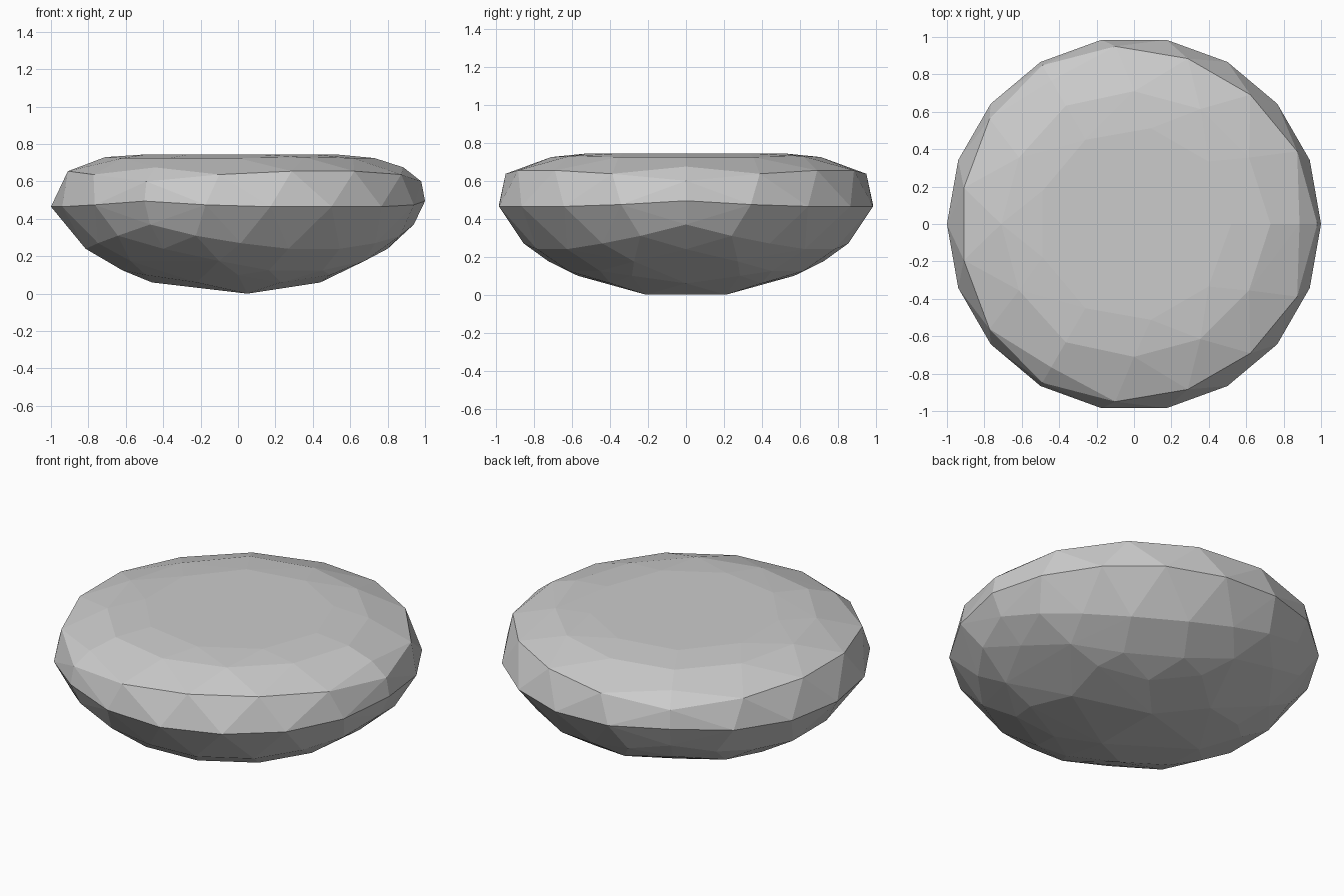
import bpy, bmesh
from math import sin, cos, radians

if "Cube" in bpy.data.objects:
    bpy.data.objects.remove(bpy.data.objects["Cube"])

# Each ring: half of one third of the stone as (angle, radius, height);
# it is mirrored about its spoke and repeated three times.
rings = [
    [(0, .52, .745), (40, .52, .745)],                                      # flat top
    [(0, .73, .725), (30, .71, .725), (60, .71, .73)],                      # top shoulder
    [(0, .885, .675)],                                                      # corner spokes
    [(0, .98, .60), (24, .955, .637), (48, .93, .655)],                     # upper rim
    [(0, 1, .495), (20, 1, .475), (40, 1, .465), (60, 1, .465)],            # widest edge
    [(0, .94, .37), (15.5, .90, .31), (31, .855, .27), (49, .83, .24)],     # lower rim
    [(0, .80, .24), (22, .73, .175), (45, .64, .125)],                      # underside
    [(30, .57, .10), (60, .46, .06)],
    [(0, .44, .06)],
]

bm = bmesh.new()
seen = set()


def add_point(x, y, z):
    key = (round(x, 4), round(y, 4), round(z, 4))
    if key not in seen:
        seen.add(key)
        bm.verts.new(key)


for ring in rings:
    for angle, r, z in ring:
        for third in (0, 120, 240):
            for side in (1, -1):
                a = radians(third + side * angle)
                add_point(r * cos(a), r * sin(a), z)

# Short ridge the stone rests on
for side in (1, -1):
    add_point(.05, .21 * side, 0)

# Skin the points with flat facets
result = bmesh.ops.convex_hull(bm, input=bm.verts[:])
loose = [v for v in bm.verts if not v.link_faces]
bmesh.ops.delete(bm, geom=loose, context='VERTS')
bmesh.ops.recalc_face_normals(bm, faces=bm.faces[:])

mesh = bpy.data.meshes.new("flat_stone")
bm.to_mesh(mesh)
bm.free()
stone = bpy.data.objects.new("flat_stone", mesh)
bpy.context.collection.objects.link(stone)
